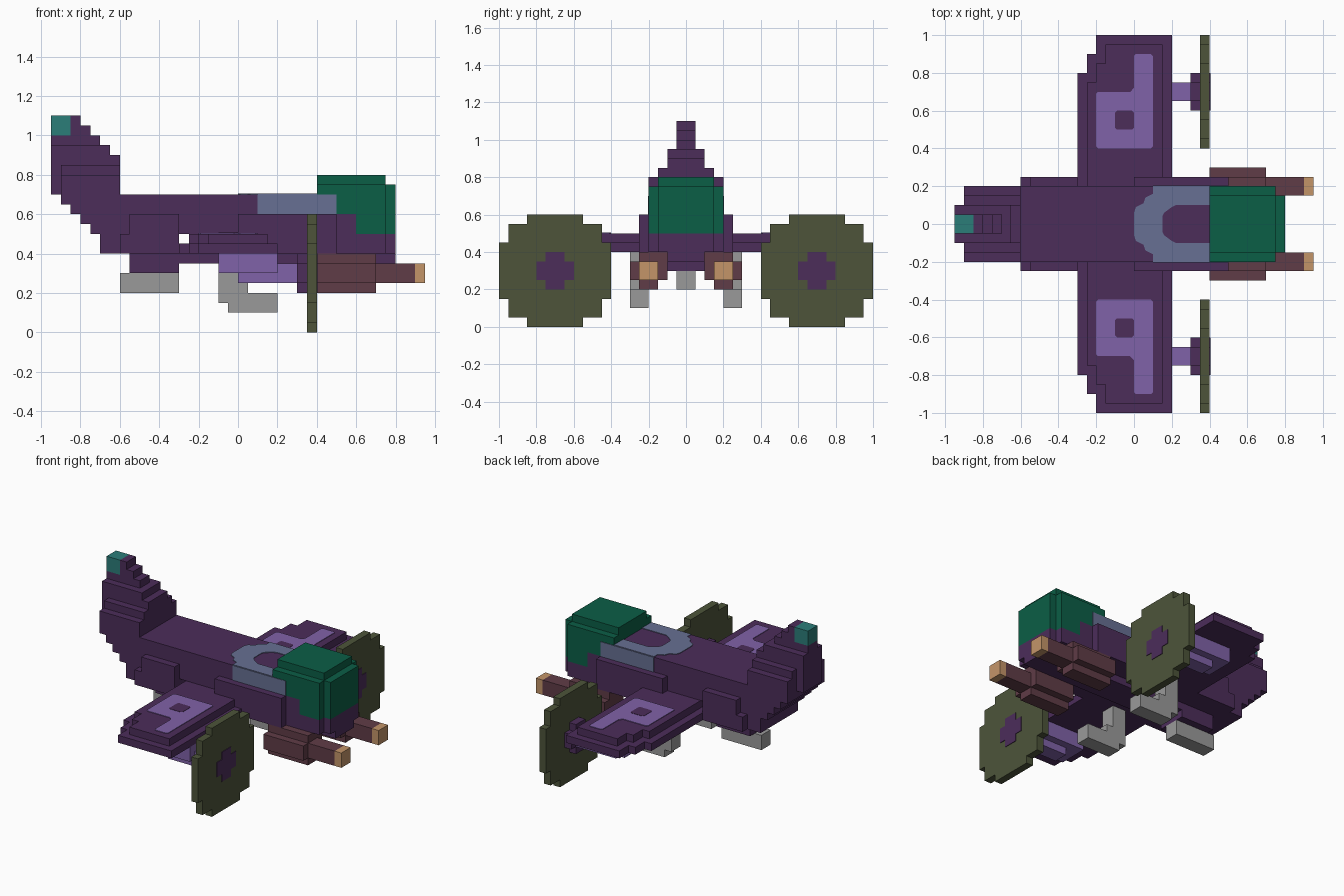
import bpy
import bmesh

cube = bpy.data.objects.get("Cube")
if cube:
    bpy.data.objects.remove(cube, do_unlink=True)


def material(name, hex_code):
    channels = [int(hex_code[i:i + 2], 16) / 255 for i in (0, 2, 4)]
    rgba = [c / 12.92 if c < 0.04 else ((c + 0.055) / 1.055) ** 2.4 for c in channels] + [1]
    m = bpy.data.materials.new(name)
    m.use_nodes = True
    m.diffuse_color = rgba
    m.node_tree.nodes["Principled BSDF"].inputs["Base Color"].default_value = rgba
    return m


purple = material("dark purple", "4C2D5A")
lavender = material("lavender", "8062A8")
slate = material("slate blue", "677093")
green = material("canopy green", "0B5E46")
olive = material("olive", "4D543A")
brown = material("red brown", "603C47")
tan = material("tan", "C49569")
grey = material("grey", "9A9A9A")
teal = material("teal", "2B7D79")


def finish(name, bm, mat, mirror):
    bmesh.ops.recalc_face_normals(bm, faces=bm.faces)
    mesh = bpy.data.meshes.new(name)
    bm.to_mesh(mesh)
    bm.free()
    mesh.materials.append(mat)
    obj = bpy.data.objects.new(name, mesh)
    bpy.context.collection.objects.link(obj)
    if mirror:
        mod = obj.modifiers.new("Mirror", "MIRROR")
        mod.use_axis = (False, True, False)
        mod.use_mirror_merge = False
    return obj


def boxes(name, mat, spans, mirror=False):
    """One object from blocks given as (x range, y range, z range)."""
    bm = bmesh.new()
    for span in spans:
        verts = bmesh.ops.create_cube(bm, size=1)["verts"]
        for v in verts:
            v.co = [lo + (hi - lo) * (c + 0.5) for c, (lo, hi) in zip(v.co, span)]
    return finish(name, bm, mat, mirror)


def plate(name, mat, outline, z, mirror=False):
    """Thin painted plate lying on a top surface."""
    bm = bmesh.new()
    face = bm.faces.new([bm.verts.new((x, y, z)) for x, y in outline])
    new = bmesh.ops.extrude_face_region(bm, geom=[face])["geom"]
    for v in new:
        if isinstance(v, bmesh.types.BMVert):
            v.co.z += 0.004
    return finish(name, bm, mat, mirror)


def wide(half):
    return (-half, half)


# Fuselage with a slot behind the wing root
boxes("fuselage", purple, [
    ((-0.7, -0.3), wide(0.2), (0.4, 0.7)),
    ((-0.3, -0.25), wide(0.2), (0.5, 0.7)),
    ((-0.3, -0.25), wide(0.2), (0.4, 0.45)),
    ((-0.25, 0.4), wide(0.2), (0.4, 0.7)),
    ((0.4, 0.5), wide(0.2), (0.6, 0.7)),
    ((0.4, 0.6), wide(0.2), (0.5, 0.6)),
    ((0.4, 0.75), wide(0.2), (0.4, 0.5)),
    ((0.75, 0.8), wide(0.15), (0.4, 0.5)),
])
boxes("keel", purple, [
    ((-0.55, 0.8), wide(0.1), (0.35, 0.4)),
    ((-0.55, -0.3), wide(0.1), (0.3, 0.35)),
])
boxes("side_panels", purple, [
    ((-0.6, -0.55), (0.2, 0.25), (0.4, 0.5)),
    ((-0.55, -0.3), (0.2, 0.25), (0.4, 0.6)),
    ((0, 0.5), (0.2, 0.25), (0.4, 0.6)),
], True)

# Swept tail: stepped underside, then fin layers narrowing upward
tail = [((-0.75 - 0.05 * i, -0.6), wide(0.2), (0.5 + 0.05 * i, 0.55 + 0.05 * i)) for i in range(4)]
tail += [
    ((-0.9, -0.6), wide(0.2), (0.7, 0.8)),
    ((-0.9, -0.6), wide(0.15), (0.8, 0.85)),
    ((-0.95, -0.9), wide(0.1), (0.7, 0.85)),
    ((-0.95, -0.6), wide(0.1), (0.85, 0.9)),
    ((-0.95, -0.65), wide(0.1), (0.9, 0.95)),
    ((-0.95, -0.7), wide(0.05), (0.95, 1.0)),
    ((-0.85, -0.75), wide(0.05), (1.0, 1.05)),
    ((-0.85, -0.8), wide(0.05), (1.05, 1.1)),
]
boxes("tail_fin", purple, tail)
boxes("tail_light", teal, [((-0.95, -0.85), wide(0.05), (1.0, 1.1))])

# Canopy
boxes("canopy", green, [
    ((0.4, 0.75), wide(0.15), (0.75, 0.8)),
    ((0.4, 0.75), wide(0.2), (0.7, 0.75)),
    ((0.5, 0.75), wide(0.2), (0.6, 0.7)),
    ((0.6, 0.75), wide(0.2), (0.5, 0.6)),
    ((0.75, 0.8), wide(0.15), (0.5, 0.75)),
])

# Painted collar behind the canopy
half = [(0.4, 0.2), (0.1, 0.2), (0.1, 0.16), (0.06, 0.14), (0.05, 0.11), (0.01, 0.09), (0, 0.06)]
inner = [(0.15, 0.04), (0.16, 0.06), (0.2, 0.09), (0.22, 0.1), (0.4, 0.1)]
flip = lambda pts: [(x, -y) for x, y in reversed(pts)]
plate("collar_top", slate, half + flip(half) + flip(inner) + inner, 0.7)
boxes("collar_sides", slate, [((0.1, 0.5), (0.2, 0.204), (0.6, 0.7))], True)

# Wings: lower slab and inset upper slab, trimmed at the rear of the tips
boxes("wings", purple, [
    ((-0.3, 0.2), (0.2, 0.8), (0.4, 0.45)),
    ((-0.25, 0.2), (0.8, 0.9), (0.4, 0.45)),
    ((-0.2, 0.2), (0.9, 1.0), (0.4, 0.45)),
    ((-0.25, 0.15), (0.2, 0.75), (0.45, 0.5)),
    ((-0.2, 0.15), (0.75, 0.85), (0.45, 0.5)),
    ((-0.15, 0.15), (0.85, 0.95), (0.45, 0.5)),
], True)
plate("wing_marking", lavender, [
    (-0.19, 0.4), (0.09, 0.4), (0.1, 0.41), (0.1, 0.89), (0.09, 0.9), (0.01, 0.9),
    (0, 0.89), (0, 0.72), (-0.02, 0.7), (-0.19, 0.7), (-0.2, 0.69), (-0.2, 0.41)], 0.5, True)
plate("wing_marking_centre", purple, [
    (-0.09, 0.5), (-0.01, 0.5), (0, 0.51), (0, 0.59), (-0.01, 0.6), (-0.09, 0.6),
    (-0.1, 0.59), (-0.1, 0.51)], 0.502, True)

# Engines, hubs and propeller discs
boxes("engines", lavender, [
    ((-0.1, 0.2), (0.6, 0.8), (0.3, 0.4)),
    ((0, 0.3), (0.65, 0.75), (0.25, 0.35)),
], True)
boxes("propeller_hubs", purple, [
    ((0.3, 0.404), (0.6, 0.8), (0.25, 0.35)),
    ((0.3, 0.404), (0.65, 0.75), (0.2, 0.4)),
], True)
boxes("propeller_discs", olive, [
    ((0.35, 0.4), (0.7 - a, 0.7 + a), (0.3 - b, 0.3 + b))
    for a, b in ((0.3, 0.15), (0.25, 0.25), (0.15, 0.3))
], True)

# Guns under the nose
boxes("guns", brown, [
    ((0.4, 0.7), (0.1, 0.3), (0.25, 0.35)),
    ((0.4, 0.7), (0.1, 0.25), (0.35, 0.4)),
    ((0.4, 0.7), (0.15, 0.25), (0.2, 0.25)),
    ((0.7, 0.9), (0.15, 0.25), (0.25, 0.35)),
], True)
boxes("gun_tips", tan, [((0.9, 0.95), (0.15, 0.25), (0.25, 0.35))], True)

# Landing skids
boxes("front_skids", grey, [
    ((-0.1, 0), (0.2, 0.3), (0.15, 0.4)),
    ((0, 0.05), (0.2, 0.3), (0.2, 0.25)),
    ((-0.05, 0.2), (0.2, 0.3), (0.1, 0.2)),
], True)
boxes("tail_skid", grey, [((-0.6, -0.3), wide(0.05), (0.2, 0.3))])
